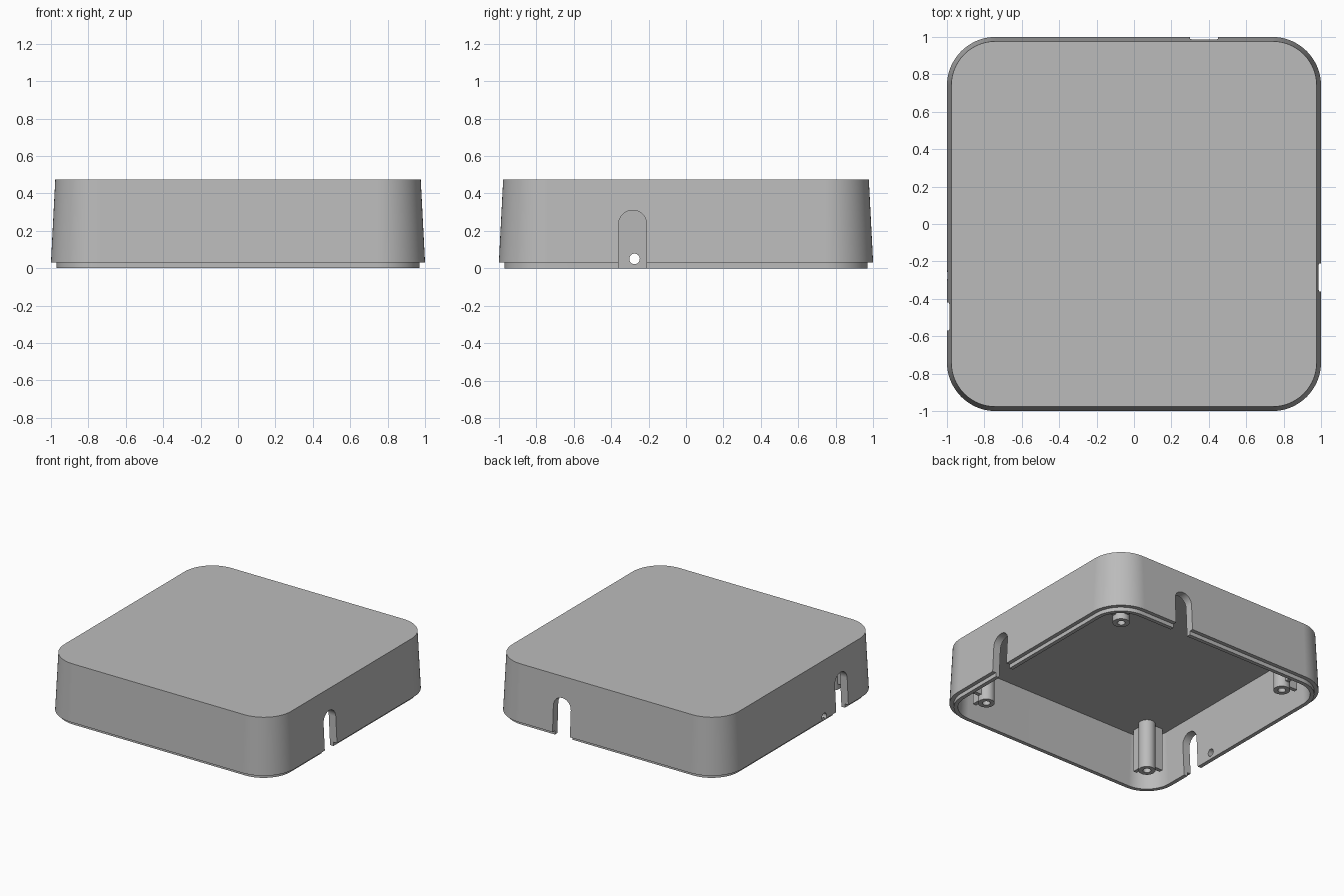
import bpy, bmesh, math
from mathutils import Matrix, Vector

cube = bpy.data.objects.get("Cube")
if cube:
    bpy.data.objects.remove(cube, do_unlink=True)

grey = bpy.data.materials.new("plain grey")
grey.use_nodes = True
COLOUR = (0.5, 0.5, 0.5, 1)
grey.diffuse_color = COLOUR
grey.node_tree.nodes["Principled BSDF"].inputs["Base Color"].default_value = COLOUR


def finish(name, bm):
    bmesh.ops.recalc_face_normals(bm, faces=bm.faces)
    mesh = bpy.data.meshes.new(name)
    bm.to_mesh(mesh)
    bm.free()
    mesh.materials.append(grey)
    obj = bpy.data.objects.new(name, mesh)
    bpy.context.collection.objects.link(obj)
    return obj


def smooth(obj):
    bpy.ops.object.select_all(action='DESELECT')
    obj.select_set(True)
    bpy.context.view_layer.objects.active = obj
    bpy.ops.object.shade_smooth_by_angle(angle=math.radians(30))


def skin(bm, loops):
    """Join consecutive closed loops of vertices with quads."""
    for a, b in zip(loops, loops[1:]):
        n = len(a)
        for i in range(n):
            bm.faces.new((a[i], a[(i + 1) % n], b[(i + 1) % n], b[i]))


def rounded_square(bm, half, z, steps=16):
    """Rounded square whose corners share one centre at every size."""
    c, verts = 0.74, []
    for q, (sx, sy) in enumerate(((1, 1), (-1, 1), (-1, -1), (1, -1))):
        for i in range(steps + 1):
            t = math.pi / 2 * (q + i / steps)
            verts.append(bm.verts.new((sx * c + (half - c) * math.cos(t),
                                       sy * c + (half - c) * math.sin(t), z)))
    return verts


def arch_cutter(centre, angle, width=0.15, top=0.31):
    """Round-topped slot reaching through one wall, open at the bottom."""
    bm = bmesh.new()
    r = width / 2
    pts = [(-r, -0.1), (r, -0.1)]
    pts += [(r * math.cos(math.pi * i / 20), top - r + r * math.sin(math.pi * i / 20))
            for i in range(21)]
    face = bm.faces.new([bm.verts.new((0.8, y, z)) for y, z in pts])
    out = bmesh.ops.extrude_face_region(bm, geom=[face])
    moved = [v for v in out["geom"] if isinstance(v, bmesh.types.BMVert)]
    bmesh.ops.translate(bm, verts=moved, vec=(0.4, 0, 0))
    place = Matrix.Translation(centre) @ Matrix.Rotation(angle, 4, 'Z')
    bmesh.ops.transform(bm, matrix=place, verts=bm.verts)
    return finish("slot_cutter", bm)


def hole_cutter(y, z, radius):
    bm = bmesh.new()
    place = Matrix.Translation((-1, y, z)) @ Matrix.Rotation(math.pi / 2, 4, 'Y')
    bmesh.ops.create_cone(bm, cap_ends=True, segments=32, radius1=radius,
                          radius2=radius, depth=0.4, matrix=place)
    return finish("hole_cutter", bm)


# Hollow cover: top edge, tapered wall, ledge, lip, inner wall
bm = bmesh.new()
section = [(0.977, 0.475), (1.0, 0.03), (0.97, 0.03), (0.97, 0.0), (0.94, 0.0), (0.92, 0.415)]
loops = [rounded_square(bm, half, z) for half, z in section]
skin(bm, loops)
bm.faces.new(loops[0])
bm.faces.new(loops[-1])
cover = finish("cover_shell", bm)

# Cable slots in three walls and a small hole in one
cutters = [arch_cutter((0, -0.285, 0), 0),
           arch_cutter((0, -0.495, 0), math.pi),
           arch_cutter((0.375, 0, 0), math.pi / 2),
           hole_cutter(-0.275, 0.05, 0.028)]
bpy.context.view_layer.objects.active = cover
for cutter in cutters:
    cutter.hide_render = True
    mod = cover.modifiers.new("cut", 'BOOLEAN')
    mod.operation = 'DIFFERENCE'
    mod.solver = 'EXACT'
    mod.object = cutter
    bpy.ops.object.modifier_apply(modifier=mod.name)
    bpy.data.objects.remove(cutter, do_unlink=True)
smooth(cover)
weighted = cover.modifiers.new("even_shading", 'WEIGHTED_NORMAL')
weighted.keep_sharp = True


# Screw posts with a blind bore, and two outward ribs each
def screw_post(name, x, y):
    bm = bmesh.new()
    rings = []
    for r, z in ((0.06, 0.42), (0.06, 0.035), (0.028, 0.035), (0.028, 0.3)):
        rings.append([bm.verts.new((x + r * math.cos(math.tau * i / 32),
                                    y + r * math.sin(math.tau * i / 32), z))
                      for i in range(32)])
    skin(bm, rings)
    bm.faces.new(rings[0])
    bm.faces.new(rings[-1])
    smooth(finish(name, bm))


def rib(name, x, y, direction):
    low, high, start, end, thick = 0.08, 0.42, 0.05, 0.13, 0.03
    d = Vector(direction)
    size = Vector((abs(d.x), abs(d.y), 0)) * (end - start)
    size += Vector((abs(d.y), abs(d.x), 0)) * thick
    size.z = high - low
    middle = Vector((x, y, (low + high) / 2)) + d * (start + end) / 2
    bm = bmesh.new()
    bmesh.ops.create_cube(bm, size=1, matrix=Matrix.Translation(middle) @ Matrix.Diagonal(size).to_4x4())
    finish(name, bm)


for sx, side in ((1, "left"), (-1, "right")):
    for sy, end in ((1, "back"), (-1, "front")):
        x, y = 0.74 * sx, 0.74 * sy
        screw_post(f"{end}_{side}_screw_post", x, y)
        rib(f"{end}_{side}_side_rib", x, y, (sx, 0, 0))
        rib(f"{end}_{side}_end_rib", x, y, (0, sy, 0))
